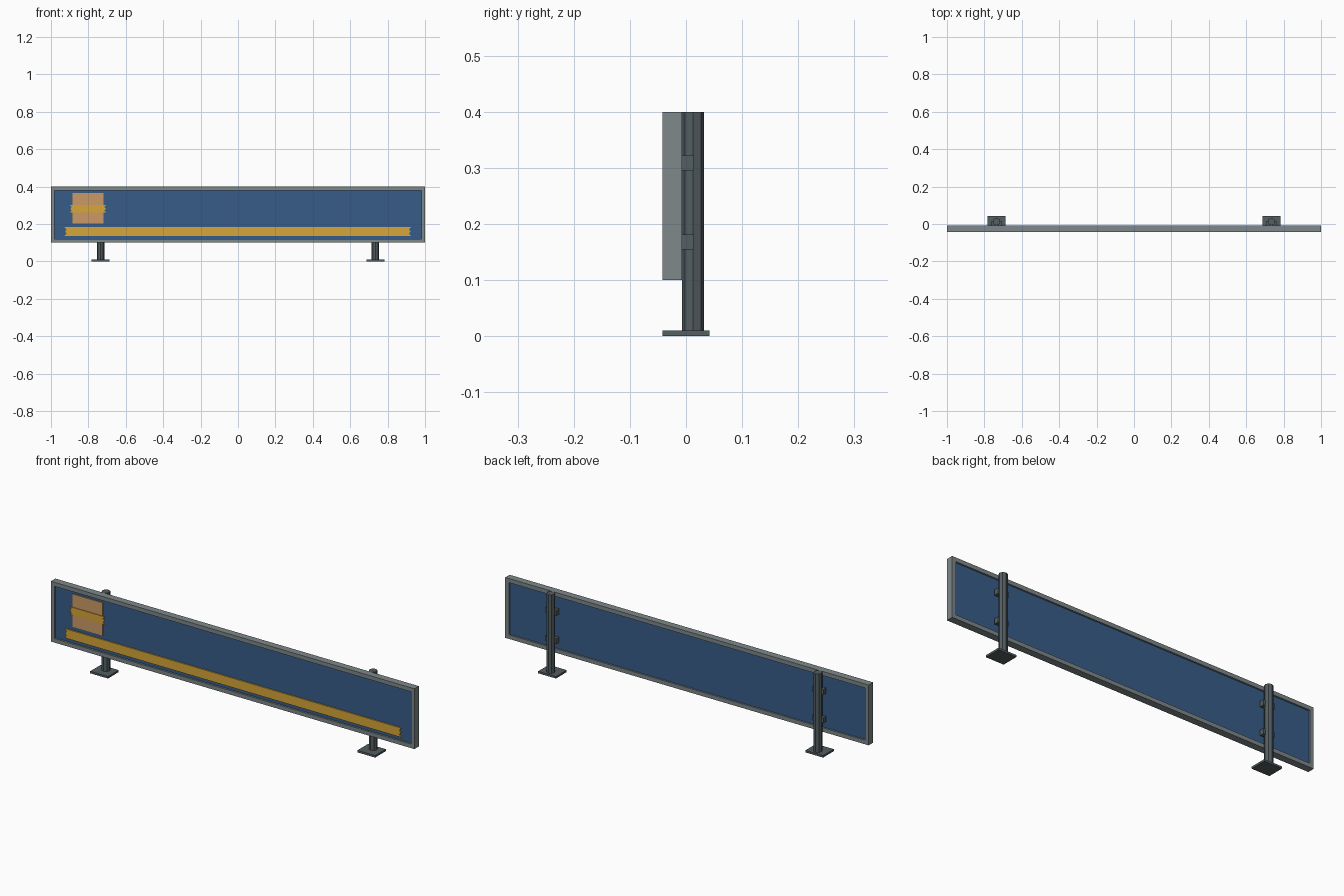
import bpy, bmesh
from mathutils import Matrix, Vector

if "Cube" in bpy.data.objects:
    bpy.data.objects.remove(bpy.data.objects["Cube"])


def material(name, rgb):
    m = bpy.data.materials.new(name)
    lin = [((c / 255 + 0.055) / 1.055) ** 2.4 for c in rgb]
    m.diffuse_color = (*lin, 1)
    m.use_nodes = True
    m.node_tree.nodes["Principled BSDF"].inputs["Base Color"].default_value = m.diffuse_color
    return m


GREY = material("frame grey", (126, 136, 138))
STEEL = material("dark steel", (84, 94, 97))
BLUE = material("panel blue", (55, 92, 135))
GOLD = material("tape gold", (214, 166, 56))
CARD = material("card tan", (204, 154, 102))


def finish(name, bm, mat):
    bmesh.ops.recalc_face_normals(bm, faces=bm.faces)
    me = bpy.data.meshes.new(name)
    bm.to_mesh(me)
    bm.free()
    me.materials.append(mat)
    ob = bpy.data.objects.new(name, me)
    bpy.context.collection.objects.link(ob)
    return ob


def box(name, lo, hi, mat):
    lo, hi = Vector(lo), Vector(hi)
    bm = bmesh.new()
    bmesh.ops.create_cube(bm, size=1, matrix=Matrix.Translation((lo + hi) / 2)
                          @ Matrix.Diagonal((*(hi - lo), 1)))
    return finish(name, bm, mat)


def tape(name, x0, x1, z0, z1, y_front, y_back, mat):
    """Flat strip with torn, zigzag ends."""
    tear = [0.0, 0.010, 0.003, 0.010, 0.0]
    n = len(tear) - 1
    zs = [z0 + (z1 - z0) * i / n for i in range(n + 1)]
    outline = [(x0 + t, z) for t, z in zip(tear, zs)]
    outline += [(x1 - t, z) for t, z in reversed(list(zip(tear, zs)))]
    bm = bmesh.new()
    face = bm.faces.new([bm.verts.new((x, y_front, z)) for x, z in outline])
    ext = bmesh.ops.extrude_face_region(bm, geom=[face])["geom"]
    bmesh.ops.translate(bm, vec=(0, y_back - y_front, 0),
                        verts=[v for v in ext if isinstance(v, bmesh.types.BMVert)])
    return finish(name, bm, mat)


# Rectangular frame with mitred corners
Y0, Y1, RIM = -0.042, -0.007, 0.02
bm = bmesh.new()
rings = []
for sx, sz in ((-1, -1), (1, -1), (1, 1), (-1, 1)):
    rings.append([bm.verts.new((sx * (1 - d), y, 0.25 + sz * (0.15 - d)))
                  for d, y in ((0, Y0), (0, Y1), (RIM, Y1), (RIM, Y0))])
for i in range(4):
    a, b = rings[i], rings[(i + 1) % 4]
    for j in range(4):
        k = (j + 1) % 4
        bm.faces.new((a[j], a[k], b[k], b[j]))
finish("frame", bm, GREY)

# Recessed panel
box("panel", (-0.985, -0.033, 0.115), (0.985, -0.015, 0.385), BLUE)

# Long tape strip, and a card held by a shorter strip
tape("long_tape", -0.927, 0.925, 0.137, 0.183, -0.039, -0.032, GOLD)
box("card", (-0.885, -0.038, 0.203), (-0.72, -0.032, 0.366), CARD)
tape("card_tape", -0.899, -0.704, 0.262, 0.301, -0.041, -0.0375, GOLD)

# Posts with base plates and clamps
for side, x in (("left", -0.735), ("right", 0.735)):
    box(side + "_base_plate", (x - 0.049, -0.042, 0), (x + 0.049, 0.042, 0.01), STEEL)
    bm = bmesh.new()
    bmesh.ops.create_cone(bm, cap_ends=True, segments=8, radius1=0.02, radius2=0.02,
                          depth=0.39, matrix=Matrix.Translation((x, 0.0125, 0.205)))
    finish(side + "_post", bm, STEEL)
    for level, z in (("lower", 0.168), ("upper", 0.309)):
        box(f"{side}_{level}_clamp", (x - 0.03, -0.009, z - 0.0135),
            (x + 0.03, 0.0135, z + 0.0135), STEEL)
